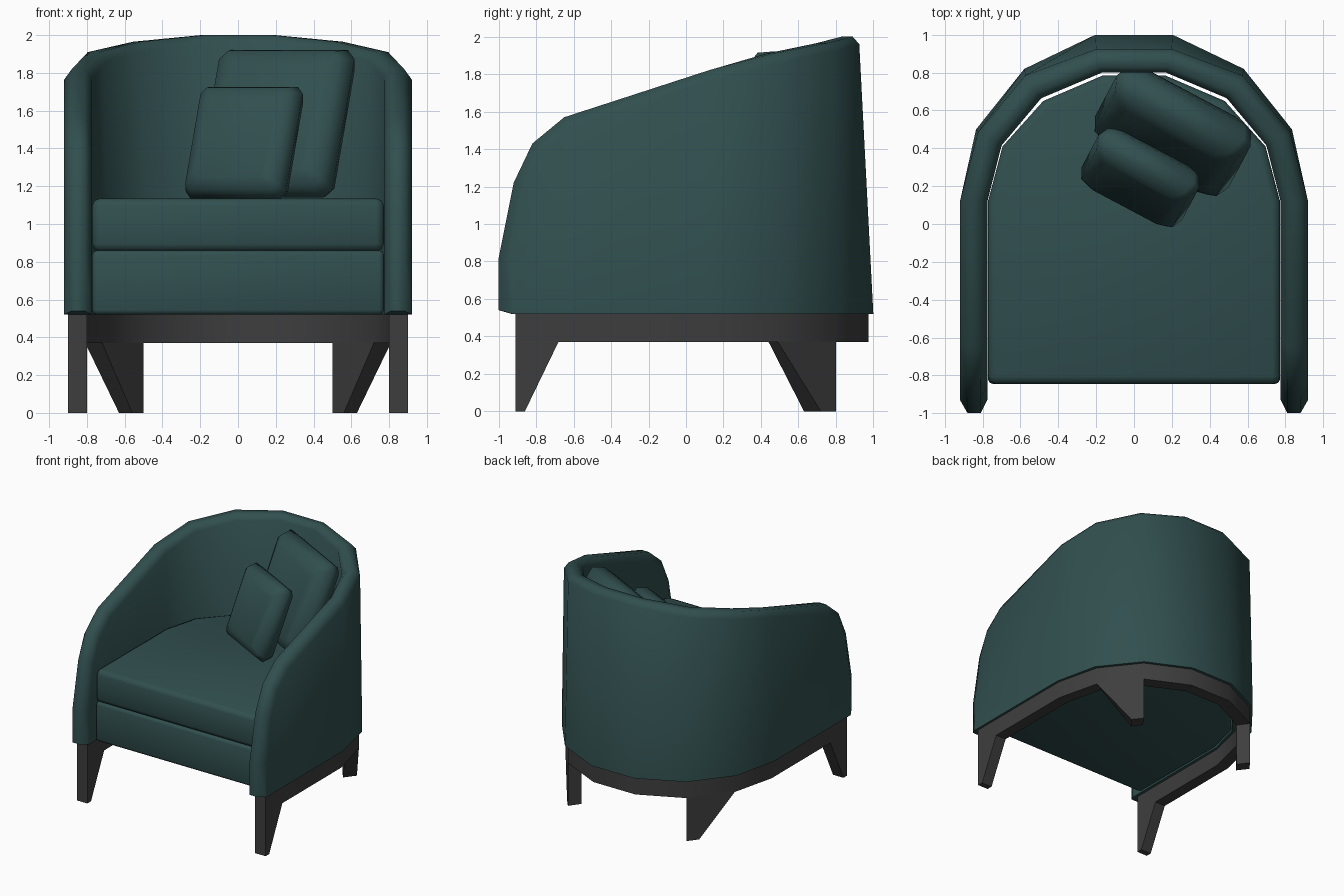
import bpy, bmesh, math
from mathutils import Vector, Matrix

if "Cube" in bpy.data.objects:
    bpy.data.objects.remove(bpy.data.objects["Cube"])


def material(name, rgb):
    m = bpy.data.materials.new(name)
    m.diffuse_color = (*rgb, 1)
    m.use_nodes = True
    m.node_tree.nodes["Principled BSDF"].inputs["Base Color"].default_value = m.diffuse_color
    return m


GREEN = material("dark teal fabric", (0.031, 0.078, 0.078))
DARK = material("charcoal wood", (0.048, 0.048, 0.048))


def finish(bm, name, mat, angle=40, bevel=0.0):
    bmesh.ops.remove_doubles(bm, verts=bm.verts, dist=0.0005)
    bmesh.ops.recalc_face_normals(bm, faces=bm.faces)
    if bevel:
        edges = [e for e in bm.edges if e.calc_face_angle(0) > 1.0]
        bmesh.ops.bevel(bm, geom=edges, offset=bevel, segments=2, profile=0.5,
                        affect='EDGES', clamp_overlap=True)
    me = bpy.data.meshes.new(name)
    bm.to_mesh(me)
    bm.free()
    me.materials.append(mat)
    ob = bpy.data.objects.new(name, me)
    bpy.context.collection.objects.link(ob)
    bpy.ops.object.select_all(action='DESELECT')
    ob.select_set(True)
    bpy.context.view_layer.objects.active = ob
    bpy.ops.object.shade_smooth_by_angle(angle=math.radians(angle))
    return ob


def mirrored(pts):
    """Half path (right side, front to back) continued round the left side."""
    return pts + [(-p[0], *p[1:]) for p in reversed(pts)]


def loft(sections, cap=True):
    """Closed cross-sections joined in order."""
    bm = bmesh.new()
    rows = [[bm.verts.new(p) for p in s] for s in sections]
    for a, b in zip(rows, rows[1:]):
        for i in range(len(a)):
            j = (i + 1) % len(a)
            bm.faces.new((a[i], a[j], b[j], b[i]))
    if cap:
        bm.faces.new(rows[0])
        bm.faces.new(rows[-1])
    return bm


# --- wrap-around shell: six-point section at every station
def section(bottom_o, bevel_o, rim_o, rim_i, inner, z_rim, z_bev):
    return [(*bottom_o, 0.52), (*bevel_o, z_bev), (*rim_o, z_rim),
            (*rim_i, z_rim), (*inner, z_bev), (*inner, 0.52)]


half = []
# arm stations: rim y, rim z, bevel y, bevel z
for y, z, yb, zb in [(-1, 0.54, -0.93, 0.522), (-1, 0.82, -0.93, 0.81),
                     (-0.92, 1.22, -0.86, 1.19), (-0.82, 1.43, -0.78, 1.38),
                     (-0.65, 1.57, -0.63, 1.51), (0.12, 1.82, 0.12, 1.765)]:
    half.append(section((0.92, yb), (0.92, yb), (0.88, y), (0.81, y), (0.775, yb), z, zb))
# back stations
half.append(section((0.835, 0.50), (0.825, 0.485), (0.795, 0.465), (0.735, 0.43), (0.70, 0.415), 1.91, 1.86))
half.append(section((0.58, 0.82), (0.575, 0.785), (0.555, 0.75), (0.515, 0.695), (0.49, 0.665), 1.965, 1.92))
half.append(section((0.205, 1.0), (0.20, 0.925), (0.195, 0.89), (0.18, 0.83), (0.17, 0.80), 2.0, 1.96))
left = [[(-x, y, z) for x, y, z in s] for s in reversed(half)]
finish(loft(half + left), "shell", GREEN, 65)


# --- seat base and cushion
def slab(name, half_plan, z0, z1, mat, bevel):
    plan = mirrored(half_plan)
    bm = loft([[(x, y, z) for x, y in plan] for z in (z0, z1)])
    return finish(bm, name, mat, 50, bevel)


seat_plan = [(0.772, -0.845), (0.772, 0.12), (0.695, 0.41), (0.48, 0.65), (0.165, 0.785)]
slab("seat_base", seat_plan, 0.52, 0.86, GREEN, 0.025)
slab("seat_cushion", seat_plan, 0.855, 1.135, GREEN, 0.04)

# --- U-shaped wooden rail, open at the front
outer = [(0.90, -0.91), (0.90, 0.12), (0.81, 0.49), (0.567, 0.80), (0.20, 0.975)]
inner = [(0.80, -0.91), (0.80, 0.10), (0.72, 0.44), (0.50, 0.71), (0.17, 0.87)]
ring = [[(*o, 0.37), (*o, 0.522), (*i, 0.522), (*i, 0.37)]
        for o, i in zip(mirrored(outer), mirrored(inner))]
finish(loft(ring), "rail", DARK, 30)


# --- legs: upright outer edge, slanted other edge, tapering to the foot
def leg(name, top, foot, side):
    bm = loft([[(side * x, y, 0.372) for x, y in top],
               [(side * x, y, 0.0) for x, y in foot]])
    finish(bm, name, DARK, 20)


for side, label in ((1, "right"), (-1, "left")):
    leg("front_leg_" + label,
        [(0.90, -0.91), (0.90, -0.68), (0.80, -0.68), (0.80, -0.91)],
        [(0.90, -0.91), (0.90, -0.86), (0.80, -0.86), (0.80, -0.91)], side)
    leg("back_leg_" + label,
        [(0.567, 0.80), (0.81, 0.49), (0.72, 0.44), (0.50, 0.71)],
        [(0.567, 0.80), (0.63, 0.72), (0.56, 0.63), (0.50, 0.71)], side)


# --- leaning pillows: chamfered square seam, swelling to flat faces
def pillow(name, centre, w, h, t):
    c = 0.88
    shape = [(1, -c), (1, c), (c, 1), (-c, 1), (-1, c), (-1, -c), (-c, -1), (c, -1)]
    layers = [(0.72, -0.5), (0.91, -0.33), (1, 0), (0.91, 0.33), (0.72, 0.5)]
    bm = loft([[(x * s * w / 2, d * t, z * s * h / 2) for x, z in shape] for s, d in layers])
    turn = Matrix.Rotation(math.radians(-28), 4, 'Z') @ Matrix.Rotation(math.radians(-20), 4, 'X')
    bm.transform(Matrix.Translation(Vector(centre)) @ turn)
    finish(bm, name, GREEN, 60)


pillow("large_pillow", (0.205, 0.49, 1.53), 0.80, 0.83, 0.26)
pillow("small_pillow", (0.033, 0.245, 1.43), 0.60, 0.63, 0.21)
